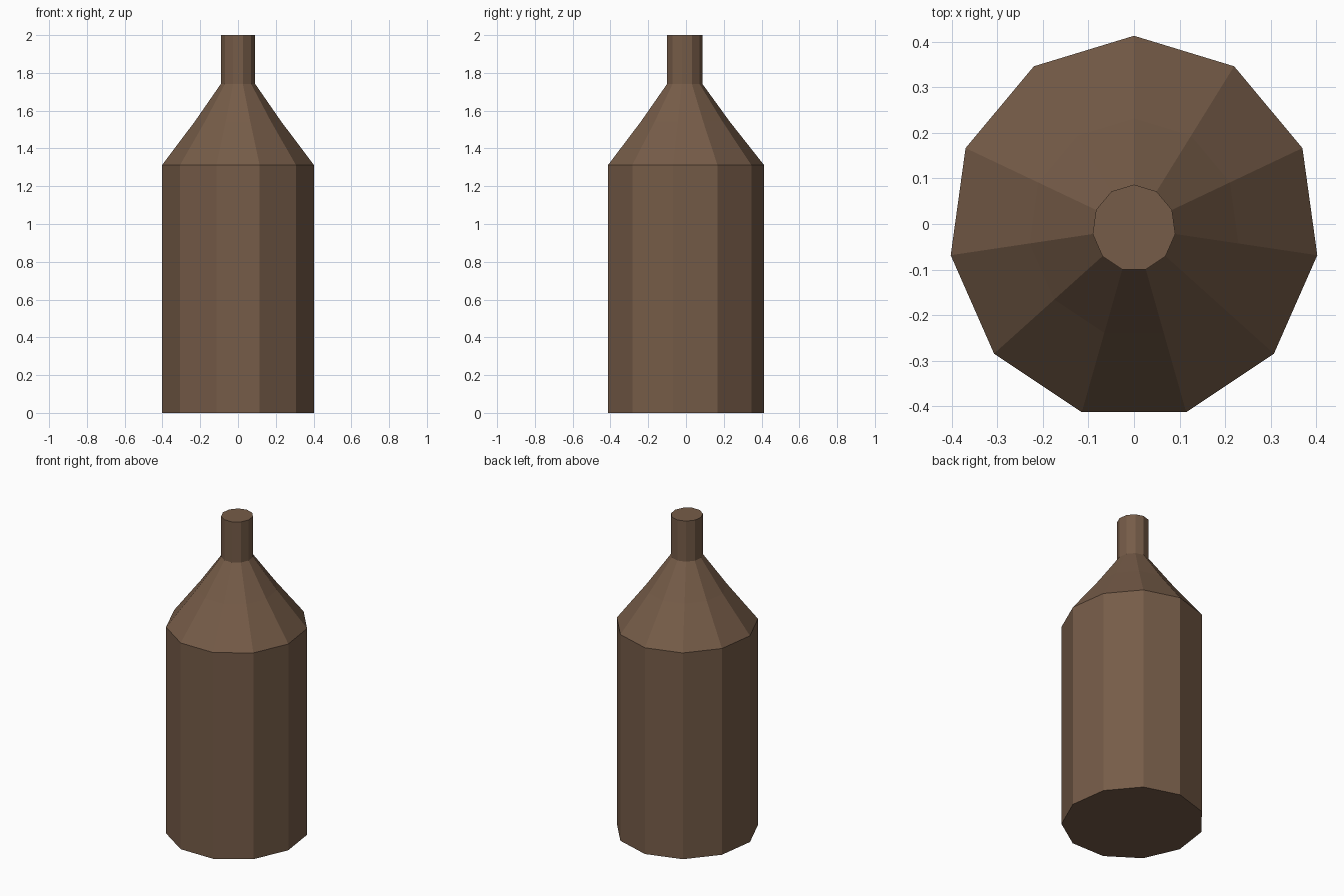
import bpy
import bmesh
from math import sin, cos, pi

cube = bpy.data.objects.get("Cube")
if cube:
    bpy.data.objects.remove(cube, do_unlink=True)

SIDES = 11
WIDTH = 0.964      # slight flattening across x
CENTRE_Y = -0.0085

# Single brown colour
brown = bpy.data.materials.new("brown")
brown.use_nodes = True
colour = (0.181, 0.107, 0.065, 1)
brown.diffuse_color = colour
brown.node_tree.nodes["Principled BSDF"].inputs["Base Color"].default_value = colour

# Bottle outline as (radius, height): base, shoulder, bend, neck, top
profile = [(0.4215, 0), (0.4215, 1.312), (0.24, 1.542), (0.095, 1.742), (0.095, 2)]


def ring(bm, radius, z):
    angles = [2 * pi * i / SIDES for i in range(SIDES)]
    return [bm.verts.new((-radius * WIDTH * sin(a), CENTRE_Y + radius * cos(a), z))
            for a in angles]


# Bottle body, shoulder and neck in one closed shell
bm = bmesh.new()
rings = [ring(bm, r, z) for r, z in profile]
for low, high in zip(rings, rings[1:]):
    for i in range(SIDES):
        j = (i + 1) % SIDES
        bm.faces.new((low[i], low[j], high[j], high[i]))
bm.faces.new(rings[0][::-1])
bm.faces.new(rings[-1])
bmesh.ops.recalc_face_normals(bm, faces=bm.faces)

mesh = bpy.data.meshes.new("bottle")
bm.to_mesh(mesh)
bm.free()
mesh.materials.append(brown)
bottle = bpy.data.objects.new("bottle", mesh)
bpy.context.collection.objects.link(bottle)
